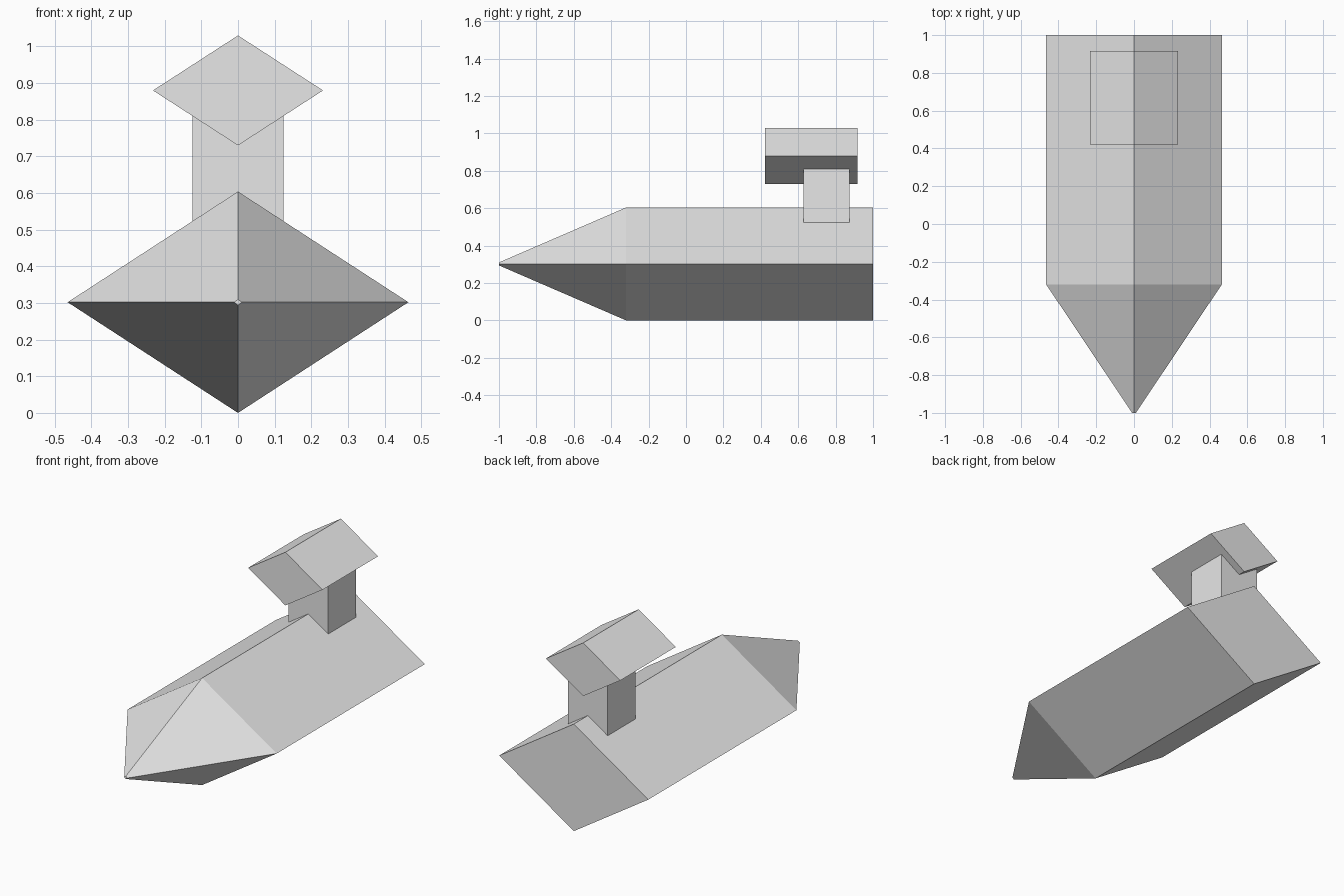
import bpy
import bmesh

cube = bpy.data.objects.get("Cube")
if cube:
    bpy.data.objects.remove(cube, do_unlink=True)

grey = bpy.data.materials.new("plain_grey")
grey.use_nodes = True
colour = (0.8, 0.8, 0.8, 1)
grey.diffuse_color = colour
grey.node_tree.nodes["Principled BSDF"].inputs["Base Color"].default_value = colour


def diamond(y, half_w, half_h, z):
    """Four-sided section across the length of the ship."""
    return [(half_w, y, z), (0, y, z + half_h), (-half_w, y, z), (0, y, z - half_h)]


def box_section(y, half_w, bottom, top):
    return [(half_w, y, bottom), (half_w, y, top), (-half_w, y, top), (-half_w, y, bottom)]


def loft(name, sections):
    """Skin matching sections from front to back and cap both ends."""
    bm = bmesh.new()
    rings = [[bm.verts.new(p) for p in s] for s in sections]
    for a, b in zip(rings, rings[1:]):
        for i in range(len(a)):
            j = (i + 1) % len(a)
            bm.faces.new((a[i], a[j], b[j], b[i]))
    bm.faces.new(rings[0])
    bm.faces.new(rings[-1])
    bmesh.ops.recalc_face_normals(bm, faces=bm.faces)
    mesh = bpy.data.meshes.new(name)
    bm.to_mesh(mesh)
    bm.free()
    mesh.materials.append(grey)
    obj = bpy.data.objects.new(name, mesh)
    bpy.context.collection.objects.link(obj)
    return obj


# Diamond hull with a nose tapering to a tiny blunt tip
MID = 0.302
loft("hull", [diamond(-1, 0.01, 0.008, MID),
              diamond(-0.32, 0.465, MID, MID),
              diamond(1, 0.465, MID, MID)])

# Square tower, sunk into the hull and the bridge
loft("tower", [box_section(y, 0.124, 0.45, 0.86) for y in (0.627, 0.875)])

# Diamond bridge on top
loft("bridge", [diamond(y, 0.232, 0.15, 0.88) for y in (0.422, 0.917)])
